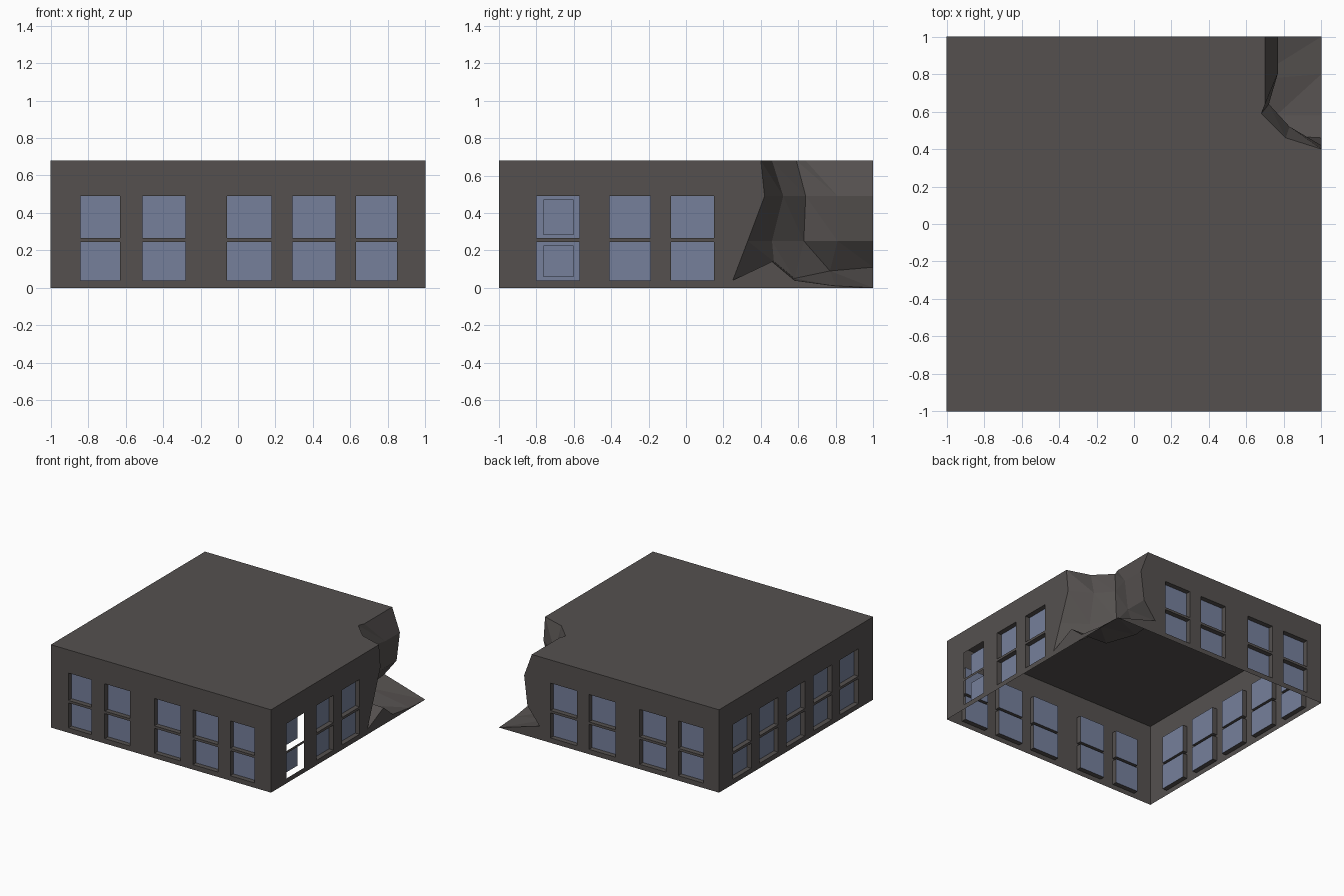
import bpy, bmesh
from math import pi
from mathutils import Matrix, Vector

cube = bpy.data.objects.get("Cube")
if cube:
    bpy.data.objects.remove(cube)

HEIGHT = 0.68
RECESS = 0.04
ROWS = [(0.04, 0.245), (0.265, 0.49)]      # heights of the two window rows


def material(name, rgb):
    m = bpy.data.materials.new(name)
    m.use_nodes = True
    color = (*rgb, 1)
    m.diffuse_color = color
    bsdf = m.node_tree.nodes["Principled BSDF"]
    bsdf.inputs["Base Color"].default_value = color
    bsdf.inputs["Roughness"].default_value = 0.9
    return m


wall_mat = material("wall_grey_brown", (0.09, 0.081, 0.078))
glass_mat = material("window_blue", (0.18, 0.216, 0.33))


def build(name, polygons, mat):
    """Make one flat-shaded object from a list of polygons."""
    bm = bmesh.new()
    for poly in polygons:
        corners = [Vector(p) for i, p in enumerate(poly) if p != poly[i - 1]]
        bm.faces.new([bm.verts.new(p) for p in corners])
    bmesh.ops.remove_doubles(bm, verts=bm.verts, dist=0.0005)
    big = [f for f in bm.faces if len(f.verts) > 4]
    bmesh.ops.triangulate(bm, faces=big)
    mesh = bpy.data.meshes.new(name)
    bm.to_mesh(mesh)
    bm.free()
    mesh.materials.append(mat)
    obj = bpy.data.objects.new(name, mesh)
    bpy.context.collection.objects.link(obj)
    return obj


def rect(u0, u1, z0, z1, d=0.0):
    return [(u0, d - 1, z0), (u1, d - 1, z0), (u1, d - 1, z1), (u0, d - 1, z1)]


def facade(name, angle, start, end, windows, rest=None, loose=None):
    """Wall with two rows of recessed windows; loose names a column of loose panes."""
    walls, panes = [], []
    u = start
    for i, (a, b) in enumerate(windows):
        walls.append(rect(u, a, 0, HEIGHT))
        z = 0
        for low, high in ROWS:
            walls.append(rect(a, b, z, low))
            z = high
            if i == loose:
                panes.append(rect(a + 0.037, b - 0.032, low + 0.018, high - 0.018, RECESS))
                continue
            front, back = rect(a, b, low, high), rect(a, b, low, high, RECESS)
            panes.append(back)
            for k in range(4):
                n = (k + 1) % 4
                walls.append([front[k], front[n], back[n], back[k]])
        walls.append(rect(a, b, z, HEIGHT))
        u = b
    walls.append(rect(u, end, 0, HEIGHT))
    if rest:
        walls.append([(a, -1, z) for a, z in rest])
    for obj in (build(name + "_wall", walls, wall_mat),
                build(name + "_windows", panes, glass_mat)):
        obj.data.transform(Matrix.Rotation(angle, 4, "Z"))


# Broken corner: layers from roof to ground, each running from side wall to back wall
layers = [
    [(1, .40, .68), (.81, .46, .68), (.68, .59, .68), (.70, .64, .68), (.70, 1, .68)],
    [(1, .42, .49), (.83, .52, .49), (.72, .64, .49), (.77, .81, .49), (.77, 1, .49)],
    [(1, .33, .25), (.82, .46, .25), (.70, .63, .25), (.74, .81, .25), (.74, 1, .25)],
    [(1, .25, .04), (.82, .47, .14), (.76, .58, .05), (.63, .77, .09), (.63, 1, .11)],
    [(1, .25, .04), (1, .46, .14), (1, .58, .04), (1, .80, .01), (1, 1, 0)],
]
rubble = []
for upper, lower in zip(layers, layers[1:]):
    for c in range(4):
        rubble.append([upper[c], lower[c], lower[c + 1]])
        rubble.append([upper[c], lower[c + 1], upper[c + 1]])
rubble = [t for t in rubble if len(set(t)) == 3]
build("broken_corner", rubble, wall_mat)

# Roof, notched by the top layer of the break
build("roof", [[(-1, -1, HEIGHT), (1, -1, HEIGHT)] + layers[0] + [(-1, 1, HEIGHT)]], wall_mat)

# Ragged wall ends that meet the break
rim = layers[-1]
side_end, back_end = 0.2, -0.58
side_rest = ([(side_end, 0)] + [(p[1], p[2]) for p in reversed(rim)]
             + [(row[0][1], row[0][2]) for row in reversed(layers[:3])]
             + [(side_end, HEIGHT)])
back_rest = ([(-1, 0), (back_end, 0), (back_end, HEIGHT)]
             + [(-row[-1][0], row[-1][2]) for row in layers[:4]])

# Four walls
front_cols = [(-.84, -.63), (-.51, -.28), (-.06, .18), (.29, .52), (.63, .85)]
side_cols = [(-.80, -.57), (-.41, -.19), (-.08, .15)]
back_cols = [(-.53, -.29), (-.18, .06), (.28, .52), (.63, .86)]
far_cols = [(-.82 + .3475 * i, -.58 + .3475 * i) for i in range(5)]
facade("front", 0, -1, 1, front_cols)
facade("left", pi / 2, -1, side_end, side_cols, side_rest, loose=0)
facade("back", pi, back_end, 1, back_cols, back_rest)
facade("right", -pi / 2, -1, 1, far_cols)
